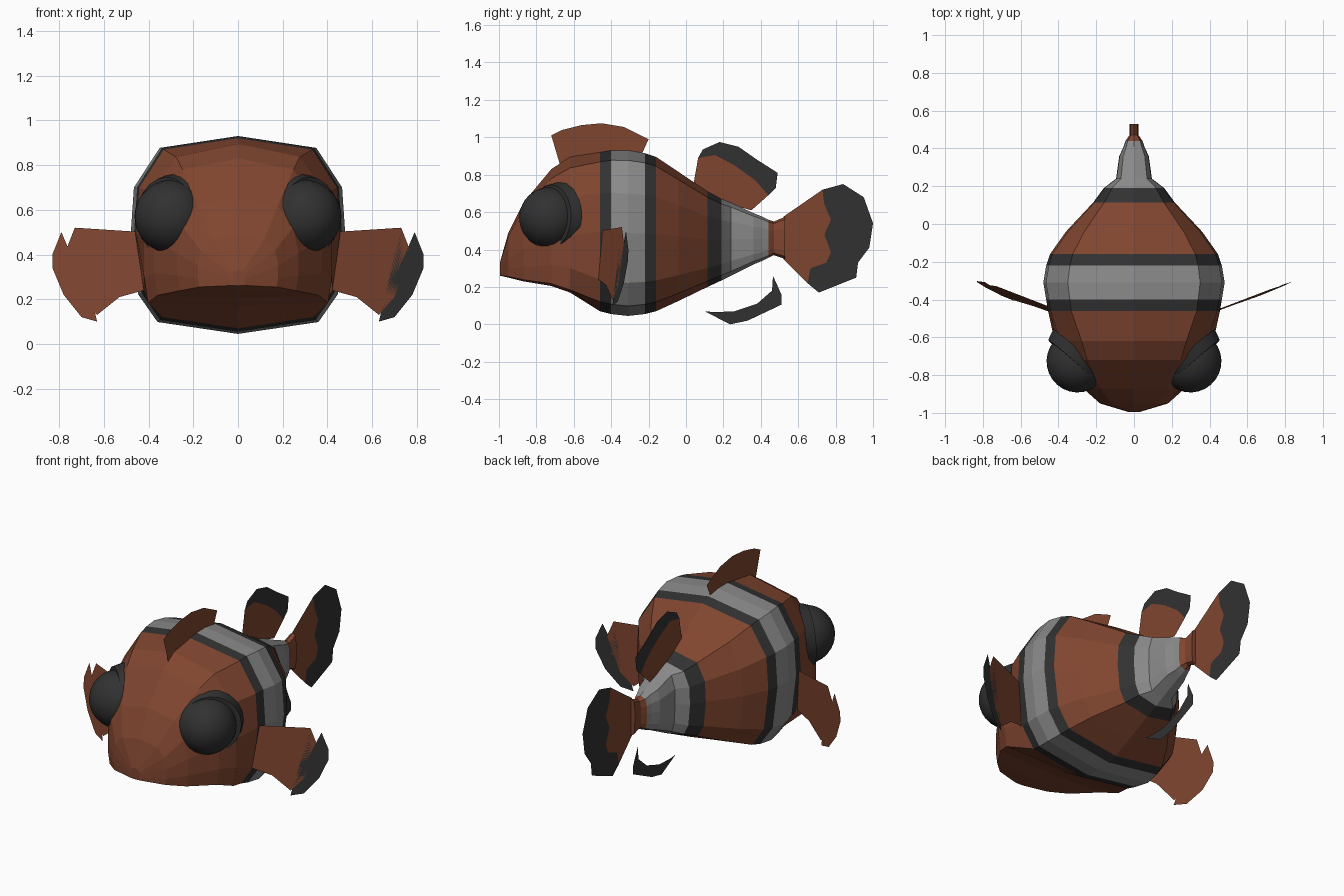
import bpy, bmesh, math
from mathutils import Vector

if "Cube" in bpy.data.objects:
    bpy.data.objects.remove(bpy.data.objects["Cube"])


def material(name, rgb):
    m = bpy.data.materials.new(name)
    m.diffuse_color = (*rgb, 1)
    m.use_nodes = True
    m.node_tree.nodes["Principled BSDF"].inputs["Base Color"].default_value = m.diffuse_color
    return m


ORANGE = material("burnt orange", (0.215, 0.06, 0.029))
BLACK = material("charcoal black", (0.031, 0.031, 0.031))
GREY = material("stripe grey", (0.25, 0.25, 0.25))
MATS = {"O": ORANGE, "K": BLACK, "G": GREY}


def finish(name, bm, mats):
    me = bpy.data.meshes.new(name)
    bm.to_mesh(me)
    bm.free()
    for m in mats:
        me.materials.append(m)
    ob = bpy.data.objects.new(name, me)
    bpy.context.collection.objects.link(ob)
    return ob


# Body: cross-sections along y as (y, top z, bottom z, half width)
RINGS = [
    (-0.995, 0.33, 0.26, 0.03), (-0.95, 0.49, 0.25, 0.18),
    (-0.87, 0.65, 0.23, 0.27), (-0.72, 0.83, 0.205, 0.375),
    (-0.62, 0.895, 0.17, 0.42), (-0.46, 0.92, 0.07, 0.455),
    (-0.40, 0.93, 0.055, 0.465), (-0.31, 0.93, 0.045, 0.48),
    (-0.22, 0.915, 0.055, 0.465), (-0.16, 0.895, 0.07, 0.445),
    (-0.04, 0.815, 0.125, 0.36), (0.115, 0.71, 0.20, 0.215),
    (0.19, 0.67, 0.235, 0.16), (0.24, 0.65, 0.26, 0.095),
    (0.36, 0.595, 0.32, 0.078), (0.41, 0.575, 0.34, 0.055),
    (0.44, 0.56, 0.355, 0.045), (0.47, 0.55, 0.37, 0.025),
    (0.53, 0.575, 0.35, 0.025)]
BANDS = "OOOOOKGGKOOKGGGGOO"
# Half cross-sections from top to bottom, as fractions of width and height
TRUNK = [(0, 1), (0.73, 0.94), (0.97, 0.74), (1, 0.5), (0.93, 0.2), (0.75, 0.06), (0, 0)]
HEAD = [(0, 1), (0.66, 0.92), (0.92, 0.7), (1, 0.42), (1, 0.18), (0.96, 0.02), (0, 0)]


def build_body():
    bm = bmesh.new()
    loops = []
    for i, (y, top, bottom, w) in enumerate(RINGS):
        half = HEAD if i < 5 else TRUNK
        full = half + [(-x, z) for x, z in half[-2:0:-1]]
        loops.append([bm.verts.new((x * w, y, bottom + z * (top - bottom))) for x, z in full])
    n = len(loops[0])
    for a, b, c in zip(loops, loops[1:], BANDS):
        for k in range(n):
            f = bm.faces.new((a[k], a[(k + 1) % n], b[(k + 1) % n], b[k]))
            f.material_index = "OKG".index(c)
    bm.faces.new(loops[0])
    bm.faces.new(loops[-1][::-1])
    bmesh.ops.recalc_face_normals(bm, faces=bm.faces[:])
    finish("body", bm, [ORANGE, BLACK, GREY])


build_body()


# Fins: flat sheets made of coloured outlines, placed by a mapping function
def fin(name, patches, place):
    bm = bmesh.new()
    for i, (_, pts) in enumerate(patches):
        f = bm.faces.new([bm.verts.new(place(*p)) for p in pts])
        f.material_index = i
    bmesh.ops.remove_doubles(bm, verts=bm.verts[:], dist=0.0005)
    bmesh.ops.triangulate(bm, faces=bm.faces[:])
    finish(name, bm, [MATS[c] for c, _ in patches])


def upright(y, z):
    return (0, y, z)


# Front dorsal fin
fin("front_dorsal_fin", [("O", [
    (-0.67, 0.84), (-0.72, 1.01), (-0.66, 1.04), (-0.56, 1.065), (-0.45, 1.075),
    (-0.33, 1.055), (-0.20, 0.99), (-0.25, 0.88)])], upright)

# Rear dorsal fin with dark border
edge = [(0.065, 0.89), (0.155, 0.905), (0.26, 0.85), (0.37, 0.77), (0.44, 0.69)]
fin("rear_dorsal_fin", [
    ("O", edge + [(0.35, 0.61), (0.2, 0.65), (0.04, 0.75)]),
    ("K", edge[::-1] + [(0.09, 0.935), (0.18, 0.975), (0.28, 0.95), (0.38, 0.88),
                        (0.49, 0.81), (0.48, 0.73)])], upright)

# Tail fin with dark border
edge = [(0.73, 0.72), (0.74, 0.64), (0.775, 0.56), (0.74, 0.48), (0.775, 0.385),
        (0.75, 0.33), (0.665, 0.30), (0.65, 0.22)]
fin("tail_fin", [
    ("O", edge + [(0.52, 0.35), (0.52, 0.575)]),
    ("K", edge[::-1] + [(0.84, 0.75), (0.95, 0.68), (1.0, 0.54), (0.98, 0.41),
                        (0.92, 0.33), (0.91, 0.25), (0.71, 0.17)])], upright)

# Lower crescent fin
fin("lower_fin", [("K", [
    (0.10, 0.07), (0.235, 0.0), (0.33, 0.02), (0.51, 0.105), (0.51, 0.16),
    (0.465, 0.26), (0.46, 0.18), (0.38, 0.11), (0.26, 0.07), (0.155, 0.065)])], upright)

# Side fins, swept back; only the right one has a dark tip
inner = [(0.73, 0.52), (0.765, 0.43), (0.75, 0.32), (0.70, 0.21), (0.63, 0.13)]
root = [(0.58, 0.17), (0.53, 0.21), (0.42, 0.24), (0.42, 0.50)]
tip = [(0.63, 0.10), (0.70, 0.12), (0.78, 0.22), (0.83, 0.34), (0.83, 0.40), (0.79, 0.50)]
for side, name, tip_colour, lean in ((1, "right_side_fin", "K", 0.03), (-1, "left_side_fin", "O", 0.1)):
    fin(name, [("O", inner + root), (tip_colour, inner[::-1] + tip)],
        lambda x, z: (side * x, -0.455 + (x - 0.45) * 0.38 + (z - 0.32) * lean, z))


# Eyes: a ball set in a round rim facing outward and forward
def eye(side):
    out = Vector((side * 0.66, -0.75, 0.04)).normalized()
    turn = out.to_track_quat("Z", "Y").to_euler()
    label = "right" if side > 0 else "left"
    bpy.ops.mesh.primitive_uv_sphere_add(segments=24, ring_count=14, radius=0.165,
                                         location=(side * 0.298, -0.727, 0.57), rotation=turn)
    ball = bpy.context.object
    ball.name = label + "_eye"
    bpy.ops.mesh.primitive_cone_add(vertices=20, radius1=0.19, radius2=0.172, depth=0.06,
                                    location=(side * 0.305, -0.705, 0.573), rotation=turn)
    rim = bpy.context.object
    rim.name = label + "_eye_rim"
    for ob in (ball, rim):
        ob.data.materials.append(BLACK)
        bpy.ops.object.select_all(action="DESELECT")
        ob.select_set(True)
        bpy.context.view_layer.objects.active = ob
        bpy.ops.object.shade_smooth_by_angle(angle=math.radians(30))


for s in (1, -1):
    eye(s)
